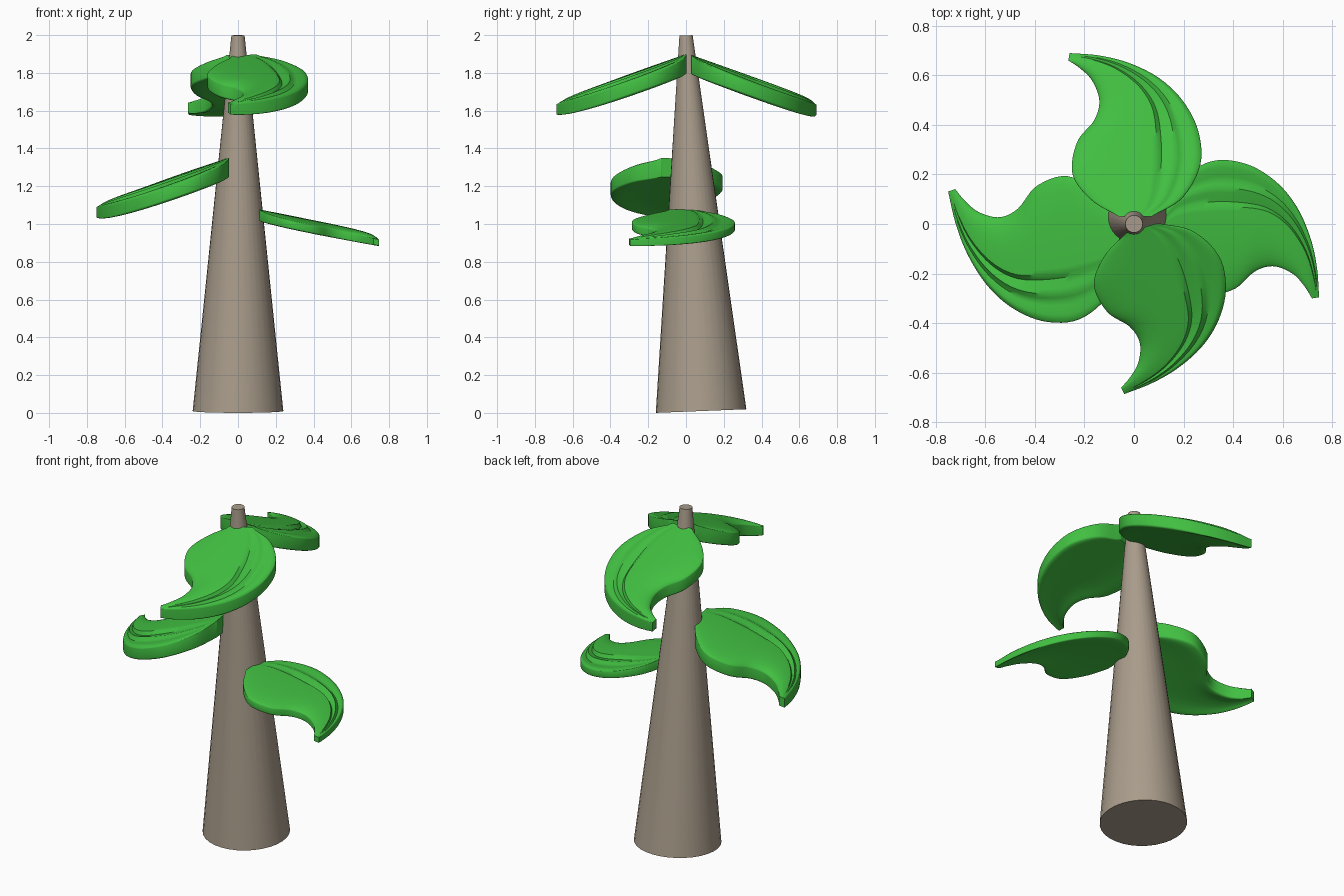
import bpy, bmesh, math
from mathutils import Vector, Matrix

if "Cube" in bpy.data.objects:
    bpy.data.objects.remove(bpy.data.objects["Cube"])


def material(name, rgb):
    m = bpy.data.materials.new(name)
    m.diffuse_color = (*rgb, 1)
    m.use_nodes = True
    m.node_tree.nodes["Principled BSDF"].inputs["Base Color"].default_value = m.diffuse_color
    return m


bark = material("bark", (0.40, 0.335, 0.26))
green = material("leaf_green", (0.053, 0.52, 0.053))

# Leaf outline: u runs outward from the trunk, v sideways, root to tip
BELLY = [(.03, .07), (.105, .195), (.24, .268), (.38, .258), (.50, .195),
         (.59, .10), (.65, -.02), (.68, -.14), (.69, -.26)]
HOLLOW = [(.03, -.06), (.095, -.17), (.20, -.248), (.33, -.23), (.42, -.16),
          (.50, -.14), (.58, -.17), (.63, -.22), (.66, -.265)]


def spline(pts, t):
    p = [Vector(q) for q in pts]
    p = [2 * p[0] - p[1]] + p + [2 * p[-1] - p[-2]]
    x = t * (len(pts) - 1)
    i = min(int(x), len(pts) - 2)
    f = x - i
    a, b, c, d = p[i:i + 4]
    return 0.5 * (2 * b + (c - a) * f + (2 * a - 5 * b + 4 * c - d) * f ** 2
                  + (3 * b - a - 3 * c + d) * f ** 3)


def notch(s, start, width=.15, lip=.025):
    """Sawtooth crease: quick drop, slow rise back to the surface."""
    x = s - start
    if x <= 0 or x >= width:
        return 0
    return x / lip if x < lip else (width - x) / (width - lip)


def smooth(ob):
    bpy.ops.object.select_all(action='DESELECT')
    ob.select_set(True)
    bpy.context.view_layer.objects.active = ob
    bpy.ops.object.shade_smooth_by_angle(angle=math.radians(40))


def leaf(name, angle, swing, size, offset, top, slope, roll, dome, thick, mirror=1):
    """Thick domed leaf with drooping tip and two creases, built ring by ring."""
    rows, cols = 44, 40
    turn = Matrix.Rotation(math.radians(swing), 2)
    place = Matrix.Rotation(math.radians(angle), 3, 'Z')
    bm = bmesh.new()
    rings = []
    for r in range(rows + 1):
        t = r / rows
        a, b = spline(HOLLOW, t), spline(BELLY, t)
        upper, lower = [], []
        fade = math.sin(math.pi * t) ** 0.6 if 0 < t < 1 else 0
        depth = thick * (1 - .45 * t ** 4)
        droop = .03 * t ** 5
        for c in range(cols + 1):
            s = 0.5 - 0.5 * math.cos(math.pi * c / cols)
            p = a.lerp(b, s)
            p = turn @ Vector((p.x * size[0], p.y * size[1])) + Vector(offset)
            k = abs(2 * s - 1)
            arch = max(0, 1 - k ** 2.5)
            edge = 1 - max(0, 1 - k ** 8) ** 0.5
            z = top + slope * p.x + roll * p.y - dome * fade * (1 - arch) - droop
            crease = 0.02 * fade ** 2 * (notch(s, .66) + notch(s, .81))
            z_top = z - .15 * depth * fade * edge - crease
            z_low = z - depth + .3 * depth * fade * edge
            for lst, h in ((upper, z_top), (lower, z_low)):
                lst.append(bm.verts.new(place @ Vector((p.x, p.y * mirror, h))))
        rings.append(upper + lower[::-1])
    n = len(rings[0])
    for q, w in zip(rings, rings[1:]):
        for i in range(n):
            j = (i + 1) % n
            bm.faces.new((q[i], q[j], w[j], w[i]))
    # root and tip ends
    for ring in (rings[0], rings[-1]):
        for i in range(cols):
            bm.faces.new((ring[i], ring[i + 1], ring[n - 2 - i], ring[n - 1 - i]))
    bmesh.ops.recalc_face_normals(bm, faces=bm.faces)
    me = bpy.data.meshes.new(name)
    bm.to_mesh(me)
    bm.free()
    ob = bpy.data.objects.new(name, me)
    bpy.context.collection.objects.link(ob)
    me.materials.append(green)
    smooth(ob)


# Slightly leaning tapered trunk
tilt = 0.04
bpy.ops.mesh.primitive_cone_add(vertices=32, radius1=0.24, radius2=0.035, depth=1.99,
                                location=(0, 0.04, 1.004), rotation=(tilt, 0, 0))
trunk = bpy.context.object
trunk.name = "trunk"
trunk.data.materials.append(bark)
smooth(trunk)

# Four leaves around the trunk
leaf("leaf_back", 90, 0, (1, 1), (0, 0), 1.905, -.355, -.01, .025, .10, mirror=-1)
leaf("leaf_front", -90, 17, (.94, 1), (-.01, .02), 1.90, -.345, -.03, .025, .10)
leaf("leaf_left", 180, 9, (.99, 1.12), (.03, .05), 1.37, -.34, -.04, .025, .10)
leaf("leaf_right", 0, 0, (.96, 1.04), (.085, -.025), 1.10, -.20, .01, .02, .06)
